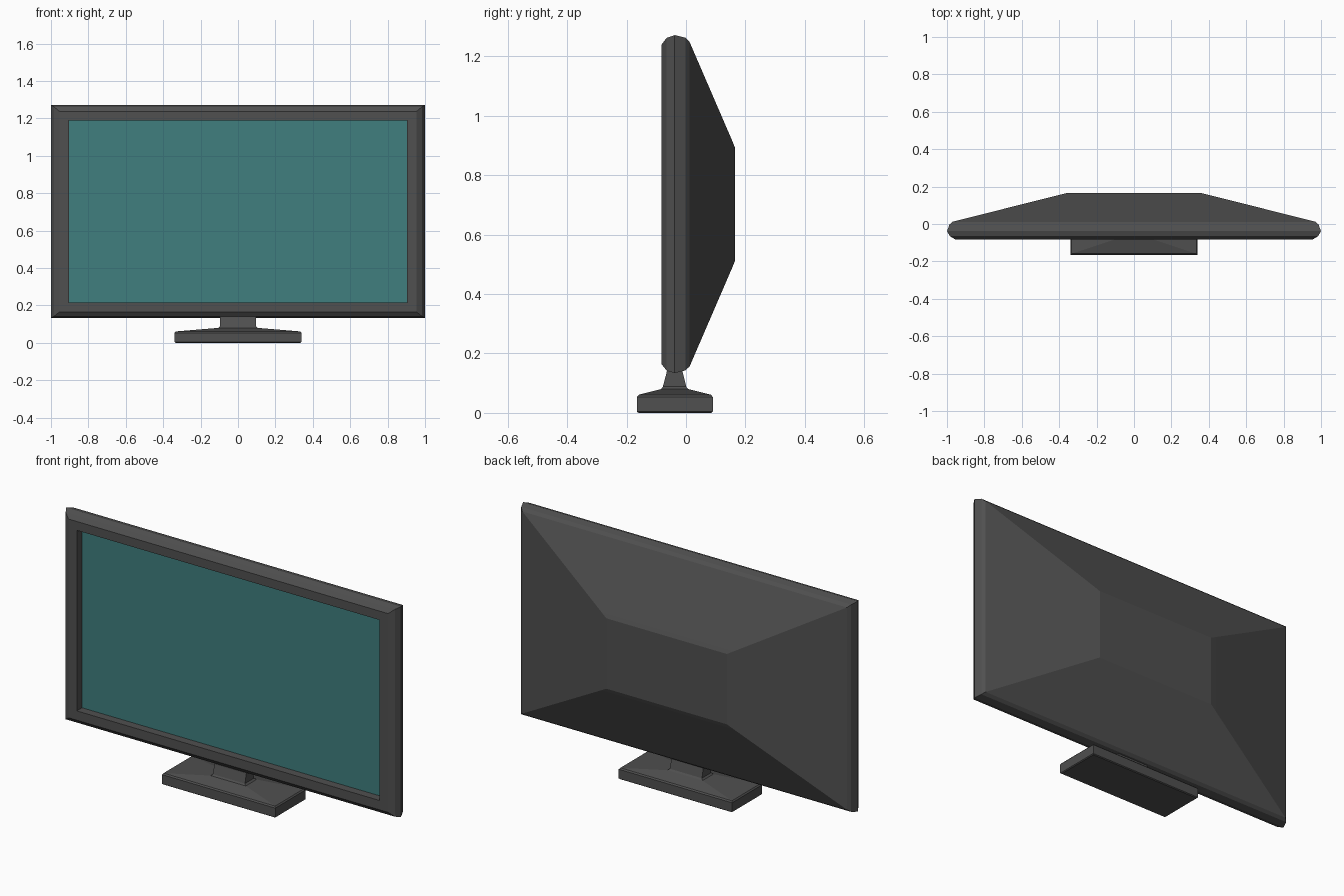
import bpy, bmesh

if "Cube" in bpy.data.objects:
    bpy.data.objects.remove(bpy.data.objects["Cube"])


def material(name, color):
    m = bpy.data.materials.new(name)
    m.diffuse_color = (*color, 1)
    m.use_nodes = True
    m.node_tree.nodes["Principled BSDF"].inputs["Base Color"].default_value = m.diffuse_color
    return m


def loft(name, rings, mat, cap_start=True, cap_end=True):
    """Join a list of 4-point rings with quads and cap the ends."""
    bm = bmesh.new()
    loops = [[bm.verts.new(p) for p in r] for r in rings]
    for a, b in zip(loops, loops[1:]):
        for i in range(4):
            j = (i + 1) % 4
            bm.faces.new((a[i], a[j], b[j], b[i]))
    if cap_start:
        bm.faces.new(loops[0][::-1])
    if cap_end:
        bm.faces.new(loops[-1])
    if cap_start or cap_end:
        bmesh.ops.recalc_face_normals(bm, faces=bm.faces[:])
    me = bpy.data.meshes.new(name)
    bm.to_mesh(me)
    bm.free()
    me.materials.append(mat)
    ob = bpy.data.objects.new(name, me)
    bpy.context.collection.objects.link(ob)
    return ob


def upright(y, hx, z0, z1):
    return [(-hx, y, z0), (hx, y, z0), (hx, y, z1), (-hx, y, z1)]


def level(z, hx, y0, y1):
    return [(-hx, y0, z), (hx, y0, z), (hx, y1, z), (-hx, y1, z)]


dark = material("dark_plastic", (0.08, 0.08, 0.08))
teal = material("screen_teal", (0.05, 0.21, 0.21))

# Housing: recess floor, bezel, rounded rim, tapered back
housing = [(-0.038, 0.905, 0.215, 1.19), (-0.083, 0.905, 0.215, 1.19),
           (-0.083, 0.955, 0.165, 1.238), (-0.065, 0.984, 0.142, 1.262),
           (-0.038, 1.0, 0.134, 1.271), (-0.002, 0.986, 0.143, 1.262),
           (0.012, 0.97, 0.156, 1.248), (0.157, 0.394, 0.492, 0.912),
           (0.165, 0.36, 0.512, 0.892)]
loft("housing", [upright(*r) for r in housing], dark)

# Screen panel, just in front of the recess floor
loft("screen", [upright(-0.038, 0.904, 0.216, 1.189),
                upright(-0.040, 0.904, 0.216, 1.189)], teal)

# Stand: flat foot sloping up to a tapered neck
stand = [(0.0, 0.334, -0.160, 0.085), (0.004, 0.339, -0.165, 0.090),
         (0.054, 0.339, -0.165, 0.090), (0.061, 0.333, -0.159, 0.084),
         (0.080, 0.105, -0.084, 0.008), (0.088, 0.096, -0.078, 0.001),
         (0.136, 0.095, -0.065, -0.011), (0.160, 0.095, -0.063, -0.013)]
loft("stand", [level(*r) for r in stand], dark)
